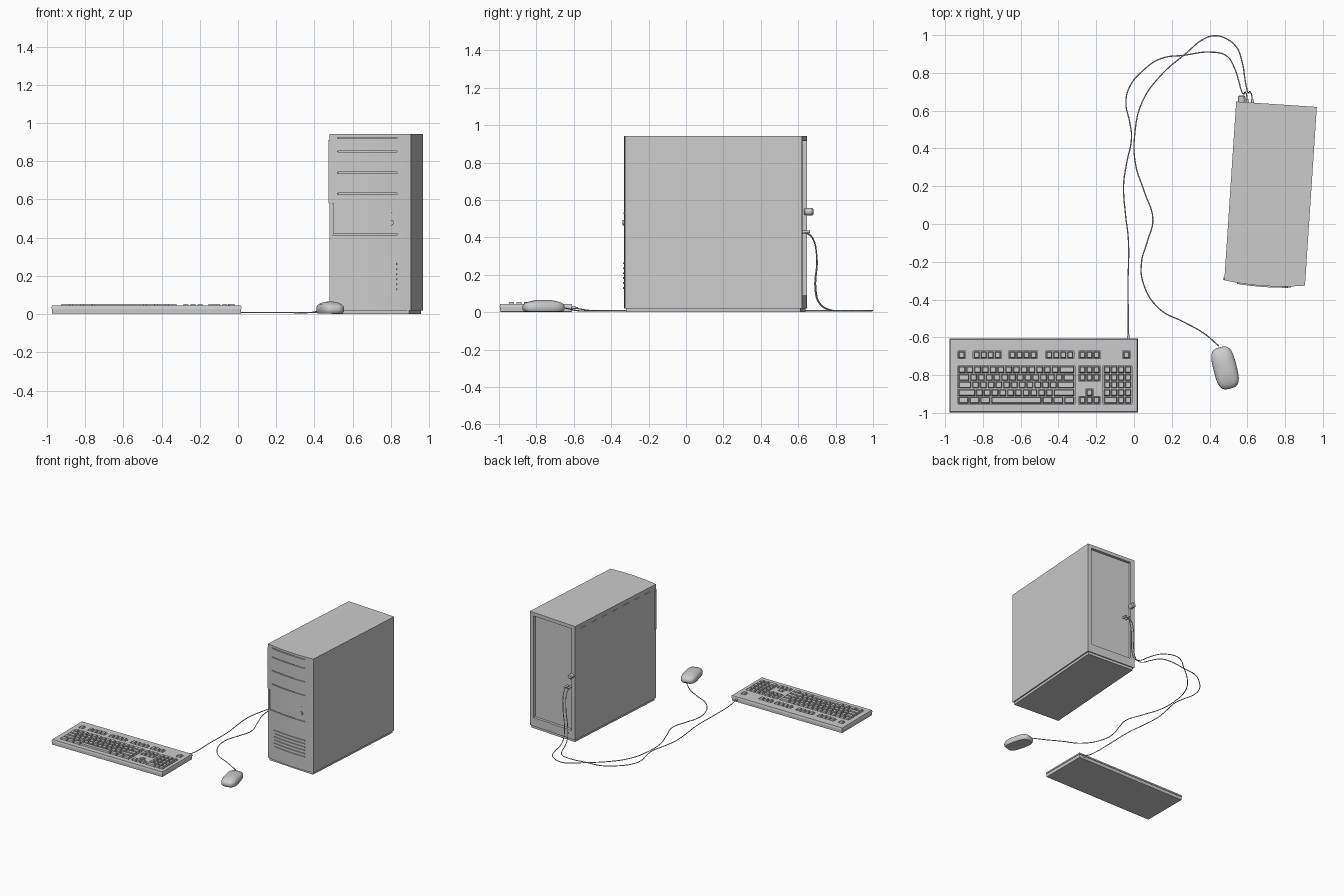
import bpy, bmesh, math
from mathutils import Matrix, Vector

if "Cube" in bpy.data.objects:
    bpy.data.objects.remove(bpy.data.objects["Cube"])

TOWER = Matrix.Translation((0.723, 0.161, 0)) @ Matrix.Rotation(math.radians(-3.8), 4, 'Z')
HW, HD, BULGE = 0.214, 0.474, 0.016


def finish(bm, name, matrix=None, bevel=0, smooth=False):
    bmesh.ops.recalc_face_normals(bm, faces=bm.faces)
    me = bpy.data.meshes.new(name)
    bm.to_mesh(me)
    bm.free()
    ob = bpy.data.objects.new(name, me)
    bpy.context.collection.objects.link(ob)
    if matrix:
        ob.matrix_world = matrix
    if bevel:
        mod = ob.modifiers.new("bevel", 'BEVEL')
        mod.width, mod.segments = bevel, 2
    if smooth:
        bpy.context.view_layer.objects.active = ob
        bpy.ops.object.select_all(action='DESELECT')
        ob.select_set(True)
        bpy.ops.object.shade_smooth_by_angle(angle=math.radians(35))
    return ob


def prism(bm, outline, z0, z1, taper=0):
    cx = sum(p[0] for p in outline) / len(outline)
    cy = sum(p[1] for p in outline) / len(outline)
    low = [bm.verts.new((x, y, z0)) for x, y in outline]
    top = [bm.verts.new((x - math.copysign(taper, x - cx), y - math.copysign(taper, y - cy), z1))
           for x, y in outline]
    n = len(low)
    bm.faces.new(low[::-1])
    bm.faces.new(top)
    for i in range(n):
        bm.faces.new((low[i], low[(i + 1) % n], top[(i + 1) % n], top[i]))


def box(bm, x0, x1, y0, y1, z0, z1, taper=0):
    prism(bm, [(x0, y0), (x1, y0), (x1, y1), (x0, y1)], z0, z1, taper)


def front_y(x):
    return -HD - BULGE * (1 - (x / HW) ** 2)


def front_strip(bm, x0, x1, z0, z1, inside, outside, n=8):
    xs = [x0 + (x1 - x0) * i / n for i in range(n + 1)]
    prism(bm, [(x, front_y(x) - outside) for x in xs] +
          [(x, front_y(x) + inside) for x in reversed(xs)], z0, z1)


def carve(ob, cutter_bm, matrix=None):
    cutter = finish(cutter_bm, "cutter", matrix)
    cutter.hide_render = True
    mod = ob.modifiers.new("carve", 'BOOLEAN')
    mod.operation, mod.solver, mod.object = 'DIFFERENCE', 'EXACT', cutter
    bpy.context.view_layer.objects.active = ob
    bpy.ops.object.modifier_apply(modifier=mod.name)
    bpy.data.objects.remove(cutter)


# Tower case with a bowed front
bm = bmesh.new()
xs = [-HW + 2 * HW * i / 12 for i in range(13)]
prism(bm, [(x, front_y(x)) for x in xs] + [(HW, HD), (-HW, HD)], 0.02, 0.943)
case = finish(bm, "tower_case", TOWER)

# Rear recess, drive bay seams and side slots
cut = bmesh.new()
box(cut, -0.18, 0.18, HD - 0.022, HD + 0.05, 0.09, 0.915)
for z in (0.922, 0.85, 0.74, 0.63):
    front_strip(cut, -0.17, 0.14, z - 0.003, z + 0.003, 0.008, 0.03)
front_strip(cut, -0.19, 0.14, 0.415, 0.421, 0.008, 0.03)
front_strip(cut, -0.2, -0.193, 0.415, 0.58, 0.008, 0.03, 1)
for i in range(7):
    y = -0.40 + i * 0.125
    box(cut, -HW - 0.02, -HW + 0.006, y, y + 0.06, 0.905, 0.912)
carve(case, cut, TOWER)

# Plinth
bm = bmesh.new()
box(bm, -HW + 0.01, HW - 0.01, -HD + 0.005, HD - 0.008, 0, 0.02)
finish(bm, "tower_plinth", TOWER)

# Front vent slats
bm = bmesh.new()
for i in range(6):
    z = 0.125 + i * 0.0265
    front_strip(bm, -0.145, 0.14, z, z + 0.009, 0.004, 0.006)
finish(bm, "vent_slats", TOWER)

# Side hinge strip
bm = bmesh.new()
box(bm, -HW - 0.006, -HW + 0.004, -HD + 0.002, -HD + 0.018, 0.58, 0.91)
finish(bm, "side_strip", TOWER, bevel=0.003)


def rod(name, radius, depth, loc, axis_y=True, matrix=None, r2=None):
    b = bmesh.new()
    m = Matrix.Translation(loc) @ (Matrix.Rotation(math.radians(-90), 4, 'X') if axis_y else Matrix())
    bmesh.ops.create_cone(b, cap_ends=True, segments=20, radius1=radius,
                          radius2=radius if r2 is None else r2, depth=depth, matrix=m)
    return finish(b, name, matrix, smooth=True)


# Power button, indicator, rear latch
rod("power_button", 0.014, 0.016, (0.11, front_y(0.11), 0.478), matrix=TOWER)
rod("indicator_light", 0.004, 0.008, (0.11, front_y(0.11), 0.53), matrix=TOWER)
latch = rod("rear_latch", 0.019, 0.05, (0.57, 0.656, 0.537))
latch.modifiers.new("bevel", 'BEVEL').width = 0.006

# Keyboard body
KX0, KX1, KY0, KY1 = -0.977, 0.02, -0.997, -0.607
bm = bmesh.new()
box(bm, KX0 + 0.003, KX1 - 0.003, KY0 + 0.003, KY1 - 0.003, 0.002, 0.03)
finish(bm, "keyboard_base", bevel=0.003)
bm = bmesh.new()
box(bm, KX0, KX1, KY0, KY1, 0.029, 0.044, 0.004)
cover = finish(bm, "keyboard_cover")

# Key groups: (left x, row y, list of key widths in units, unit size)
U, P = 0.0411, 0.0371
row = [-0.771 - 0.0405 * i for i in range(5)]
main, nav, pad = -0.931, -0.291, -0.161
KH = 0.0405
groups = []
for x, n in ((main, 1), (-0.851, 4), (-0.662, 4), (-0.467, 4), (nav, 3), (-0.058, 1)):
    groups.append((x, -0.693, [1] * n, P))
main_rows = [[1] * 13 + [2], [1.5] + [1] * 12 + [1.5], [1.75] + [1] * 11 + [2.25],
             [2.25] + [1] * 10 + [2.75], [1.4] * 3 + [6.6] + [1.4] * 3]
groups += [(main, row[i], w, U) for i, w in enumerate(main_rows)]
groups += [(nav, row[i], [1] * 3, P) for i in (0, 1, 4)]
groups.append((nav + P, row[3], [1], P))
groups += [(pad, row[i], [1] * 4, P) for i in range(4)] + [(pad, row[4], [2, 1, 1], P)]

keys = bmesh.new()
for x, y, widths, unit in groups:
    for w in widths:
        box(keys, x + 0.003, x + w * unit - 0.003, y - KH / 2 + 0.003, y + KH / 2 - 0.003,
            0.03, 0.054, 0.004)
        x += w * unit
finish(keys, "keyboard_keys")

# Wells around the key groups
cut = bmesh.new()
for x, y, widths, unit in groups[:6]:
    box(cut, x - 0.002, x + sum(widths) * unit + 0.002, y - KH / 2, y + KH / 2, 0.031, 0.08)
for x, n, unit, first, last in ((main, 15, U, 0, 4), (nav, 3, P, 0, 1), (nav, 3, P, 4, 4),
                                (pad, 4, P, 0, 4)):
    box(cut, x - 0.002, x + n * unit + 0.002, row[last] - KH / 2, row[first] + KH / 2, 0.031, 0.08)
box(cut, nav + P - 0.002, nav + 2 * P + 0.002, row[3] - KH / 2 + 0.001, row[3] + KH / 2, 0.031, 0.08)
carve(cover, cut)

# Mouse from stacked rounded sections
MOUSE = Matrix.Translation((0.482, -0.762, 0)) @ Matrix.Rotation(math.radians(14), 4, 'Z')


def rounded(a, b, n=40, e=3.2):
    pts = []
    for i in range(n):
        t = 2 * math.pi * i / n
        c, s = math.cos(t), math.sin(t)
        pts.append((a * math.copysign(abs(c) ** (2 / e), c), b * math.copysign(abs(s) ** (2 / e), s)))
    return pts


bm = bmesh.new()
rings = []
for z, s in ((0.003, 0.9), (0.012, 0.98), (0.022, 1), (0.034, 0.99), (0.043, 0.94),
             (0.052, 0.82), (0.059, 0.62), (0.064, 0.36), (0.066, 0.12)):
    rings.append([bm.verts.new((x, y, z)) for x, y in rounded(0.062 * s, 0.113 * s)])
for a, b in zip(rings, rings[1:]):
    for i in range(40):
        j = (i + 1) % 40
        bm.faces.new((a[i], a[j], b[j], b[i]))
bm.faces.new(rings[0][::-1])
bm.faces.new(rings[-1])
mouse = finish(bm, "mouse_body", MOUSE, smooth=True)

# Mouse button seams
bm = bmesh.new()
for x in (-0.03, 0, 0.03):
    box(bm, x - 0.009, x + 0.009, 0.034, 0.037, 0.05, 0.0605 - abs(x) * 0.08)
finish(bm, "mouse_button_seams", MOUSE)


# Cables: rear drop in 3D, then a floor path
def cable(name, drop, floor, end_z):
    pts = [Vector(p) for p in drop] + [Vector((x, y, 0.008)) for x, y in floor]
    pts[-1].z = end_z
    cu = bpy.data.curves.new(name, 'CURVE')
    cu.dimensions, cu.bevel_depth, cu.bevel_resolution, cu.resolution_u = '3D', 0.0033, 1, 6
    cu.use_fill_caps = True
    sp = cu.splines.new('BEZIER')
    sp.bezier_points.add(len(pts) - 1)
    for bp, p in zip(sp.bezier_points, pts):
        bp.co = p
        bp.handle_left_type = bp.handle_right_type = 'AUTO'
    ob = bpy.data.objects.new(name, cu)
    bpy.context.collection.objects.link(ob)
    bpy.ops.object.select_all(action='DESELECT')
    ob.select_set(True)
    bpy.context.view_layer.objects.active = ob
    bpy.ops.object.convert(target='MESH')


cable("keyboard_cable",
      [(0.6, 0.63, 0.43), (0.598, 0.672, 0.4), (0.59, 0.698, 0.3), (0.578, 0.69, 0.12),
       (0.567, 0.71, 0.05), (0.555, 0.755, 0.015)],
      [(0.53, 0.83), (0.49, 0.89), (0.4, 0.91), (0.27, 0.894), (0.14, 0.875), (0.045, 0.81),
       (-0.024, 0.725), (-0.043, 0.64), (-0.024, 0.545), (-0.013, 0.46), (-0.04, 0.317),
       (-0.055, 0.21), (-0.045, 0.05), (-0.03, -0.08), (-0.032, -0.34), (-0.03, -0.5),
       (-0.03, -0.61)], 0.025)
cable("mouse_cable",
      [(0.627, 0.63, 0.43), (0.625, 0.668, 0.41), (0.615, 0.7, 0.3), (0.604, 0.695, 0.12),
       (0.597, 0.715, 0.05), (0.588, 0.765, 0.015)],
      [(0.572, 0.86), (0.54, 0.94), (0.49, 0.98), (0.43, 0.997), (0.37, 0.98), (0.277, 0.905),
       (0.145, 0.79), (0.045, 0.65), (0.004, 0.476), (0.008, 0.317), (0.055, 0.17), (0.1, 0.026),
       (0.07, -0.095), (0.04, -0.2), (0.05, -0.317), (0.135, -0.45), (0.266, -0.52),
       (0.372, -0.58), (0.448, -0.645)], 0.022)

# Plugs and strain relief
for x in (0.6, 0.627):
    rod("cable_plug", 0.009, 0.04, (x, 0.642, 0.43), r2=0.006)
rod("keyboard_strain_relief", 0.008, 0.035, (-0.03, -0.595, 0.024), r2=0.004)
